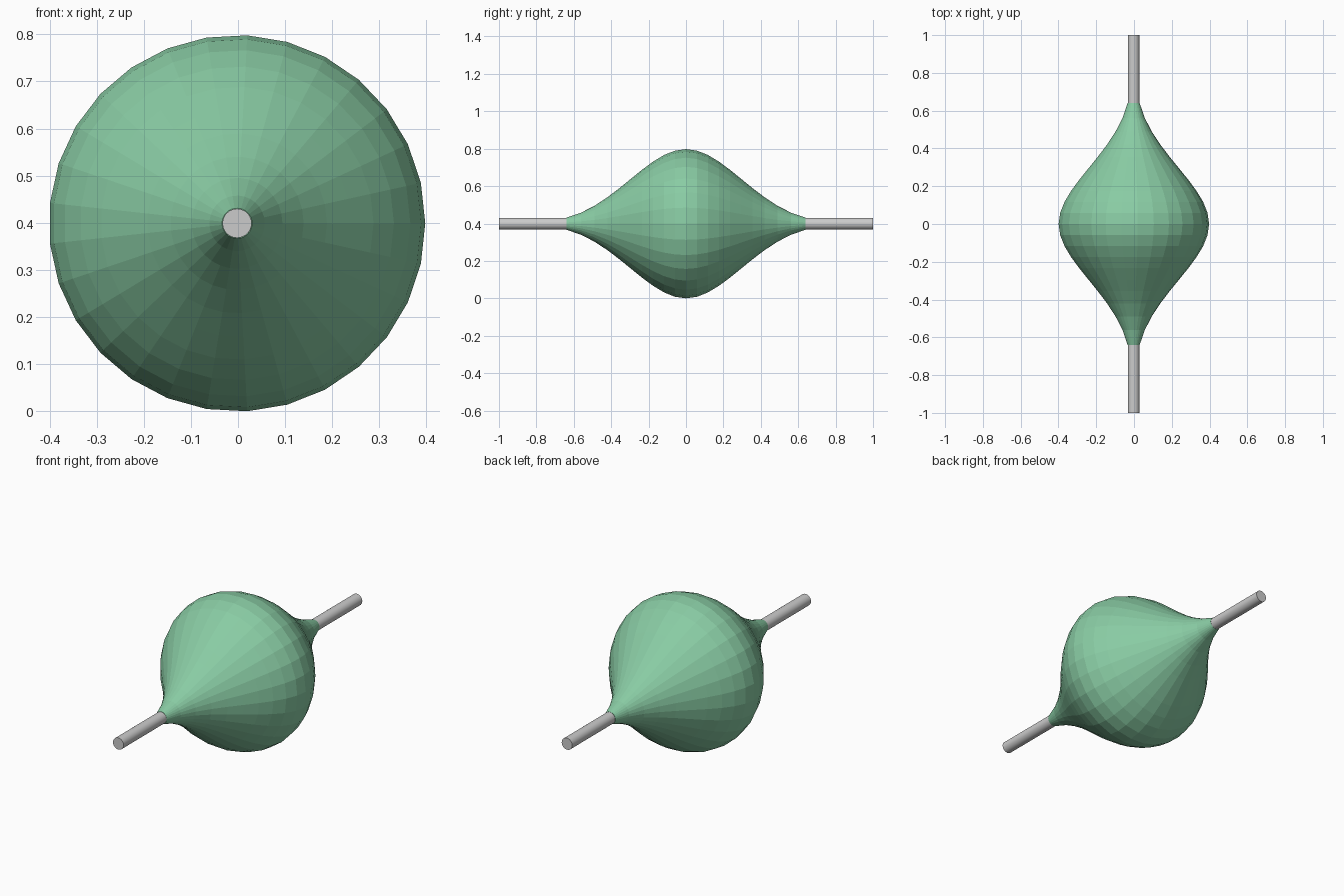
import bpy, bmesh
from math import cos, sin, pi

if "Cube" in bpy.data.objects:
    bpy.data.objects.remove(bpy.data.objects["Cube"])

CX, CZ = -0.002, 0.399


def lathe_y(name, profile, sides, smooth=False, caps=True):
    """Revolve (y, radius) points around the y axis."""
    bm = bmesh.new()
    rings = []
    for y, r in profile:
        rings.append([bm.verts.new((CX + r * cos(2 * pi * i / sides), y,
                                    CZ + r * sin(2 * pi * i / sides)))
                      for i in range(sides)])
    for a, b in zip(rings, rings[1:]):
        for i in range(sides):
            j = (i + 1) % sides
            bm.faces.new((a[i], a[j], b[j], b[i]))
    if caps:
        bm.faces.new(rings[0])
        bm.faces.new(rings[-1])
    bmesh.ops.recalc_face_normals(bm, faces=bm.faces)
    mesh = bpy.data.meshes.new(name)
    bm.to_mesh(mesh)
    bm.free()
    obj = bpy.data.objects.new(name, mesh)
    bpy.context.collection.objects.link(obj)
    if smooth:
        bpy.ops.object.select_all(action='DESELECT')
        obj.select_set(True)
        bpy.context.view_layer.objects.active = obj
        bpy.ops.object.shade_smooth_by_angle(angle=pi / 5)
    return obj


def bezier(p, t):
    w = ((1 - t) ** 3, 3 * t * (1 - t) ** 2, 3 * t * t * (1 - t), t ** 3)
    return tuple(sum(k * q[i] for k, q in zip(w, p)) for i in (0, 1))


# Bulb body: bell profile mirrored about y = 0, faceted
half = [bezier([(0, 0.3995), (0.2, 0.3995), (0.37, 0.10), (0.64, 0.032)], i / 10)
        for i in range(11)]
profile = [(-y, r) for y, r in reversed(half[1:])] + half
body = lathe_y("float_body", profile, 29)
green = bpy.data.materials.new("green")
green.diffuse_color = (0.25, 0.60, 0.37, 1)
green.use_nodes = True
green.node_tree.nodes["Principled BSDF"].inputs["Base Color"].default_value = green.diffuse_color
body.data.materials.append(green)

# Thin rod running through the body
lathe_y("center_rod", [(-1, 0.031), (1, 0.031)], 24, smooth=True)
